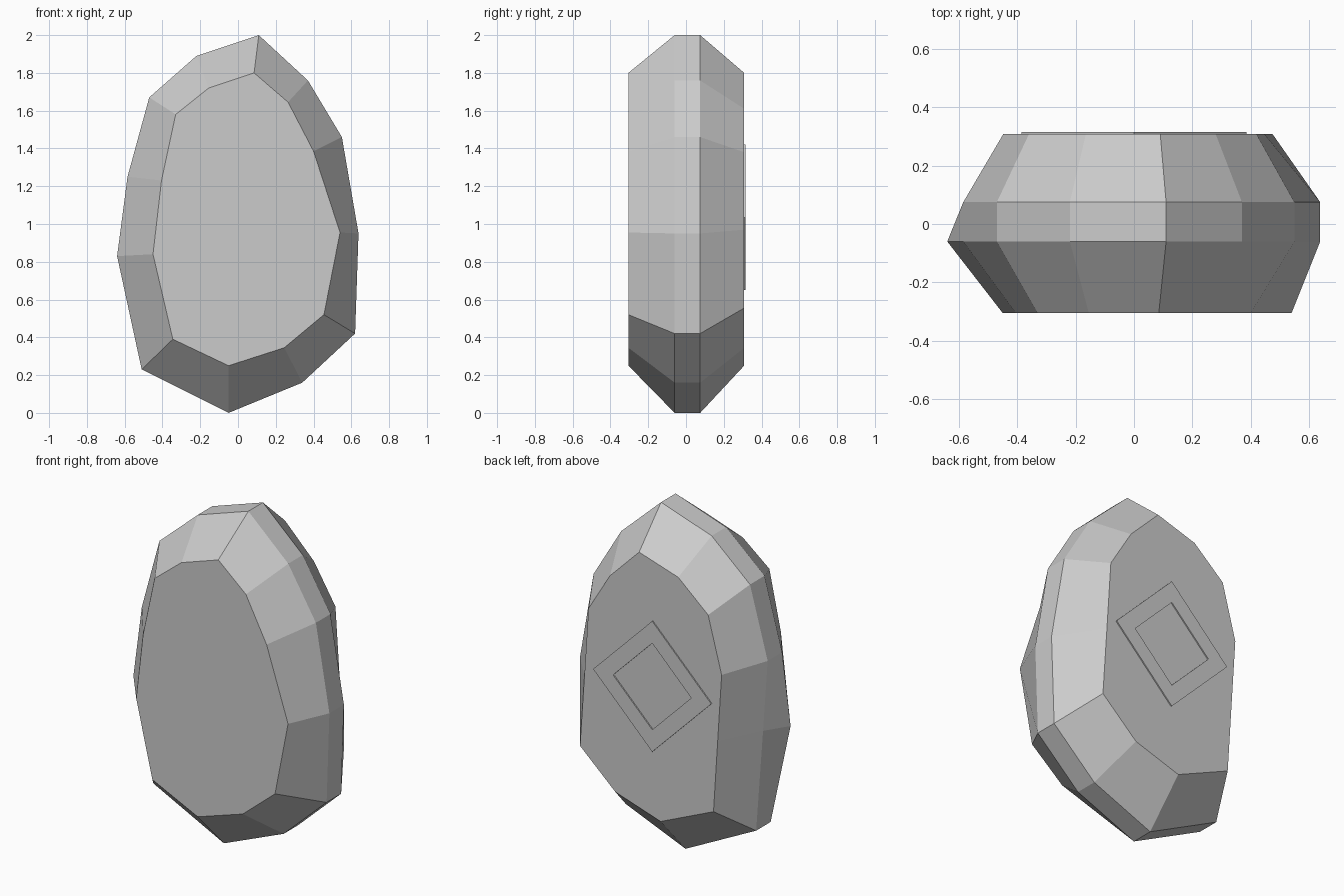
import bpy, bmesh, math

if "Cube" in bpy.data.objects:
    bpy.data.objects.remove(bpy.data.objects["Cube"])

# Outlines (x, z), clockwise from the top as seen from the front
front = [(.085, 1.80), (.265, 1.645), (.40, 1.385), (.54, .955), (.455, .52), (.245, .345),
         (-.05, .25), (-.345, .39), (-.45, .84), (-.405, 1.23), (-.33, 1.58), (-.155, 1.72)]
girdle = [(.11, 2.0), (.37, 1.76), (.55, 1.46), (.638, .95), (.62, .42), (.34, .16),
          (-.05, 0), (-.51, .23), (-.64, .83), (-.585, 1.25), (-.47, 1.67), (-.22, 1.89)]
back = [(.09, 1.80), (.28, 1.61), (.42, 1.38), (.447, .97), (.475, .555), (.245, .345),
        (-.05, .25), (-.395, .40), (-.422, .82), (-.448, 1.22), (-.36, 1.55), (-.165, 1.72)]
girdle_back = list(girdle)
girdle_back[8] = (-.555, .83)


def loft(name, rings, capped=True, closed=False):
    """Bridge a list of (outline, depth) rings into one faceted object."""
    bm = bmesh.new()
    loops = [[bm.verts.new((x, y, z)) for x, z in pts] for pts, y in rings]
    pairs = list(zip(loops, loops[1:]))
    if closed:
        pairs.append((loops[-1], loops[0]))
    for a, b in pairs:
        n = len(a)
        for i in range(n):
            j = (i + 1) % n
            bm.faces.new((a[i], a[j], b[j], b[i]))
    if capped:
        bm.faces.new(loops[0])
        bm.faces.new(loops[-1])
    bmesh.ops.recalc_face_normals(bm, faces=bm.faces)
    mesh = bpy.data.meshes.new(name)
    bm.to_mesh(mesh)
    bm.free()
    obj = bpy.data.objects.new(name, mesh)
    bpy.context.collection.objects.link(obj)
    return obj


def diamond(r):
    """Square standing on its corner, centred on the back face."""
    return [(r * math.sin(k * math.pi / 2), 1.035 + r * math.cos(k * math.pi / 2))
            for k in range(4)]


# Faceted stone
loft("stone", [(front, -.305), (girdle, -.06), (girdle_back, .075), (back, .308)])

# Thin raised square frame on the back face
loft("back_frame", [(diamond(.385), .30), (diamond(.385), .315),
                    (diamond(.255), .315), (diamond(.255), .30)],
     capped=False, closed=True)
